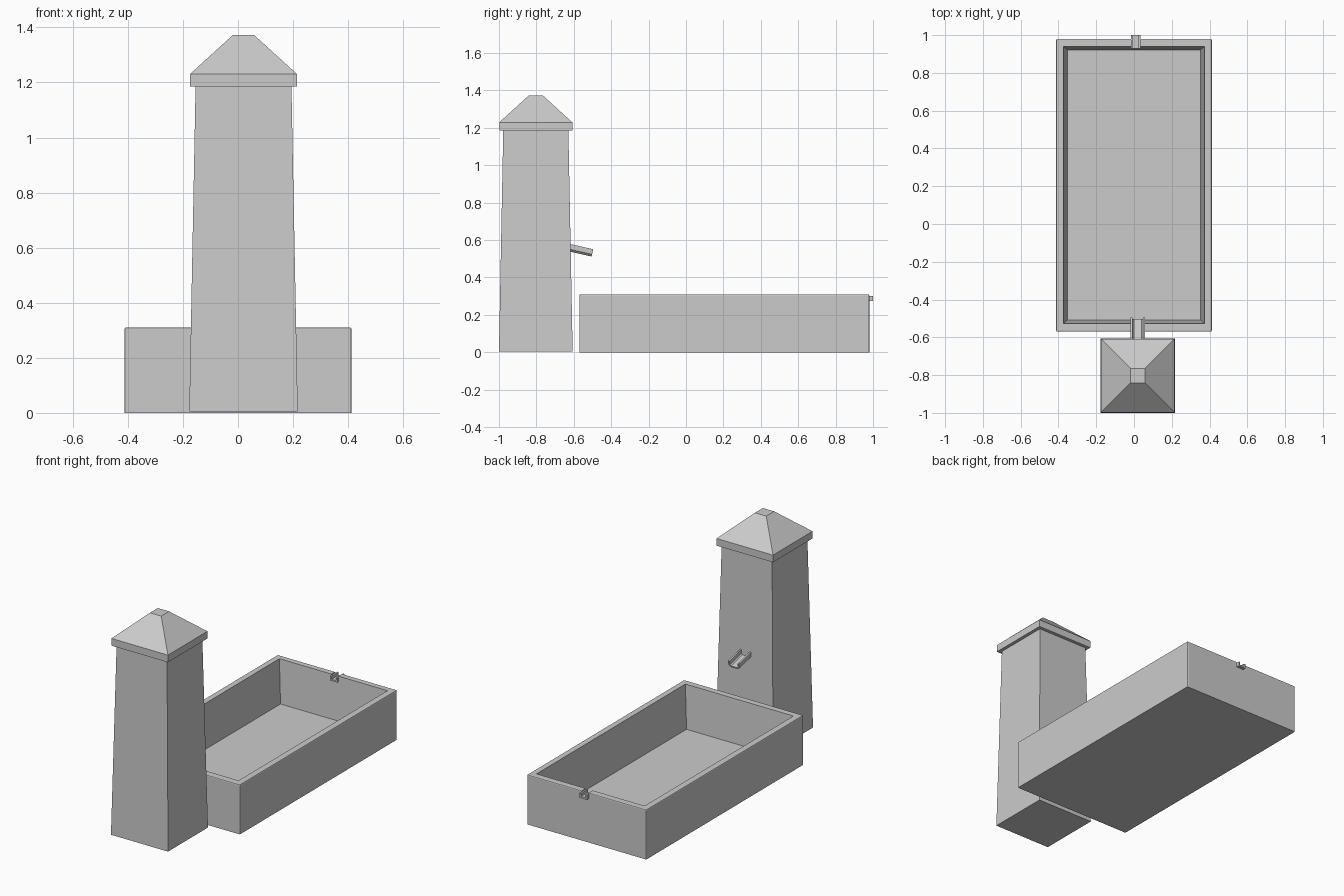
import bpy, bmesh
from mathutils import Matrix

if "Cube" in bpy.data.objects:
    bpy.data.objects.remove(bpy.data.objects["Cube"])


def finish(name, bm):
    bmesh.ops.recalc_face_normals(bm, faces=bm.faces)
    me = bpy.data.meshes.new(name)
    bm.to_mesh(me)
    bm.free()
    ob = bpy.data.objects.new(name, me)
    bpy.context.collection.objects.link(ob)
    return ob


def stacked(name, cx, cy, levels):
    """Closed rectangular loft; levels are (half_x, half_y, z)."""
    bm = bmesh.new()
    rings = [[bm.verts.new((cx + sx * hx, cy + sy * hy, z))
              for sx, sy in ((-1, -1), (1, -1), (1, 1), (-1, 1))]
             for hx, hy, z in levels]
    for a, b in zip(rings, rings[1:]):
        for i in range(4):
            j = (i + 1) % 4
            bm.faces.new((a[i], a[j], b[j], b[i]))
    bm.faces.new(rings[0])
    bm.faces.new(rings[-1])
    return finish(name, bm)


def channel(name, profile, start, end):
    """Extrude an (x, z) gutter profile between two (x, y, z) points, square ends."""
    dy, dz = end[1] - start[1], end[2] - start[2]
    length = (dy * dy + dz * dz) ** 0.5
    c, s = dy / length, dz / length
    bm = bmesh.new()
    ends = [[bm.verts.new((p[0] + x, p[1] - s * z, p[2] + c * z)) for x, z in profile]
            for p in (start, end)]
    n = len(profile)
    for i in range(n):
        j = (i + 1) % n
        bm.faces.new((ends[0][i], ends[0][j], ends[1][j], ends[1][i]))
    for e in ends:
        bm.faces.new(e)
    return finish(name, bm)


def cut(target, cutter):
    mod = target.modifiers.new("cut", 'BOOLEAN')
    mod.operation = 'DIFFERENCE'
    mod.solver = 'EXACT'
    mod.object = cutter
    cutter.hide_render = True
    cutter.hide_set(True)


# Tapered pillar and its pyramid cap
PX, PY = 0.02, -0.803
stacked("pillar", PX, PY, [(0.197, 0.197, 0.005), (0.174, 0.174, 1.19)])
stacked("pillar_cap", PX, PY, [(0.195, 0.195, 1.185), (0.195, 0.195, 1.23),
                               (0.039, 0.039, 1.372)])

# Trough with softened outer edges, hollowed by a tapered cavity
trough = stacked("trough", 0, 0.205, [(0.412, 0.775, 0), (0.412, 0.775, 0.31)])
bm = bmesh.new()
bm.from_mesh(trough.data)
edges = [e for e in bm.edges if max(v.co.z for v in e.verts) > 0.1]
bmesh.ops.bevel(bm, geom=edges, offset=0.006, segments=2, profile=0.5, affect='EDGES')
bm.to_mesh(trough.data)
bm.free()
cut(trough, stacked("cavity_cutter", 0, 0.207, [(0.352, 0.715, 0.04), (0.373, 0.734, 0.31),
                                              (0.373, 0.734, 0.40)]))
cut(trough, stacked("notch_cutter", 0.01, 0.97, [(0.0245, 0.06, 0.276), (0.0245, 0.06, 0.40)]))

# Overflow channel set in the rim notch
channel("overflow_channel",
        [(-0.025, 0), (0.025, 0), (0.025, 0.028), (0.015, 0.028), (0.015, 0.01),
         (-0.015, 0.01), (-0.015, 0.028), (-0.025, 0.028)],
        (0.01, 0.93, 0.274), (0.01, 1.0, 0.274))

# Sloping water spout on the pillar
channel("water_spout",
        [(-0.038, 0.012), (-0.026, 0), (0.026, 0), (0.038, 0.012), (0.038, 0.04),
         (0.028, 0.04), (0.028, 0.016), (0.021, 0.009), (-0.021, 0.009),
         (-0.028, 0.016), (-0.028, 0.04), (-0.038, 0.04)],
        (PX, -0.65, 0.545), (PX, -0.505, 0.512))
